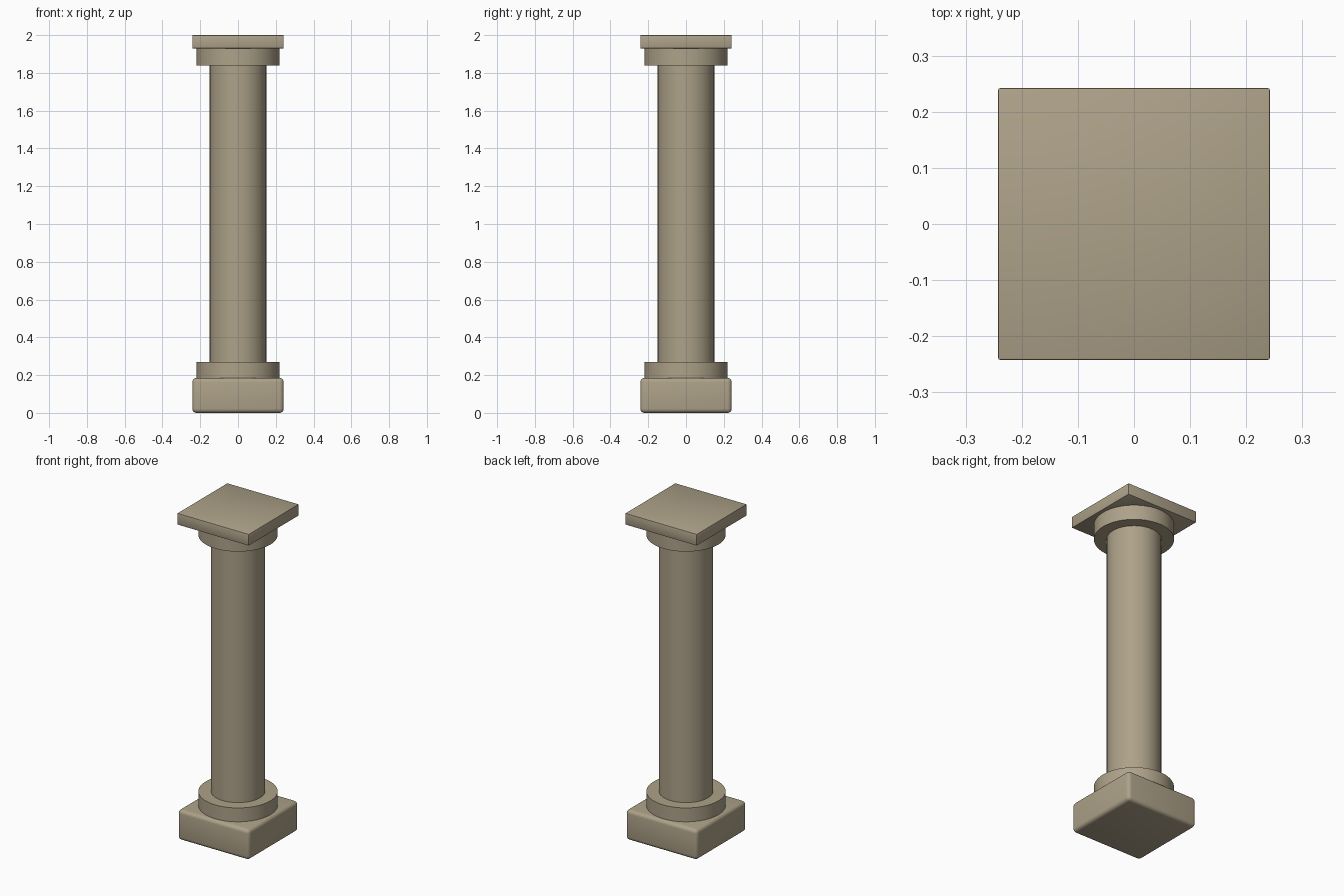
import bpy
import math

if "Cube" in bpy.data.objects:
    bpy.data.objects.remove(bpy.data.objects["Cube"])

stone = bpy.data.materials.new("tan stone")
stone.diffuse_color = (0.42, 0.36, 0.25, 1)
stone.use_nodes = True
stone.node_tree.nodes["Principled BSDF"].inputs["Base Color"].default_value = stone.diffuse_color


def finish(ob, name):
    ob.name = name
    ob.data.materials.append(stone)
    bpy.ops.object.shade_smooth_by_angle(angle=math.radians(35))


def block(name, half, z0, z1, bevel, segments):
    bpy.ops.mesh.primitive_cube_add(size=1, location=(0, 0, (z0 + z1) / 2))
    ob = bpy.context.object
    ob.scale = (2 * half, 2 * half, z1 - z0)
    bpy.ops.object.transform_apply(location=False, rotation=False, scale=True)
    mod = ob.modifiers.new("rounded edges", 'BEVEL')
    mod.width = bevel
    mod.segments = segments
    bpy.ops.object.modifier_apply(modifier=mod.name)
    finish(ob, name)


def drum(name, radius, z0, z1):
    bpy.ops.mesh.primitive_cylinder_add(vertices=64, radius=radius, depth=z1 - z0,
                                        location=(0, 0, (z0 + z1) / 2))
    finish(bpy.context.object, name)


# Rounded plinth at the foot and thin square slab on top
block("plinth", 0.242, 0.0, 0.185, 0.022, 4)
block("top_slab", 0.242, 1.93, 2.0, 0.003, 2)

# Round shaft between two wider collars
drum("lower_collar", 0.22, 0.18, 0.27)
drum("shaft", 0.15, 0.265, 1.845)
drum("upper_collar", 0.22, 1.84, 1.932)
